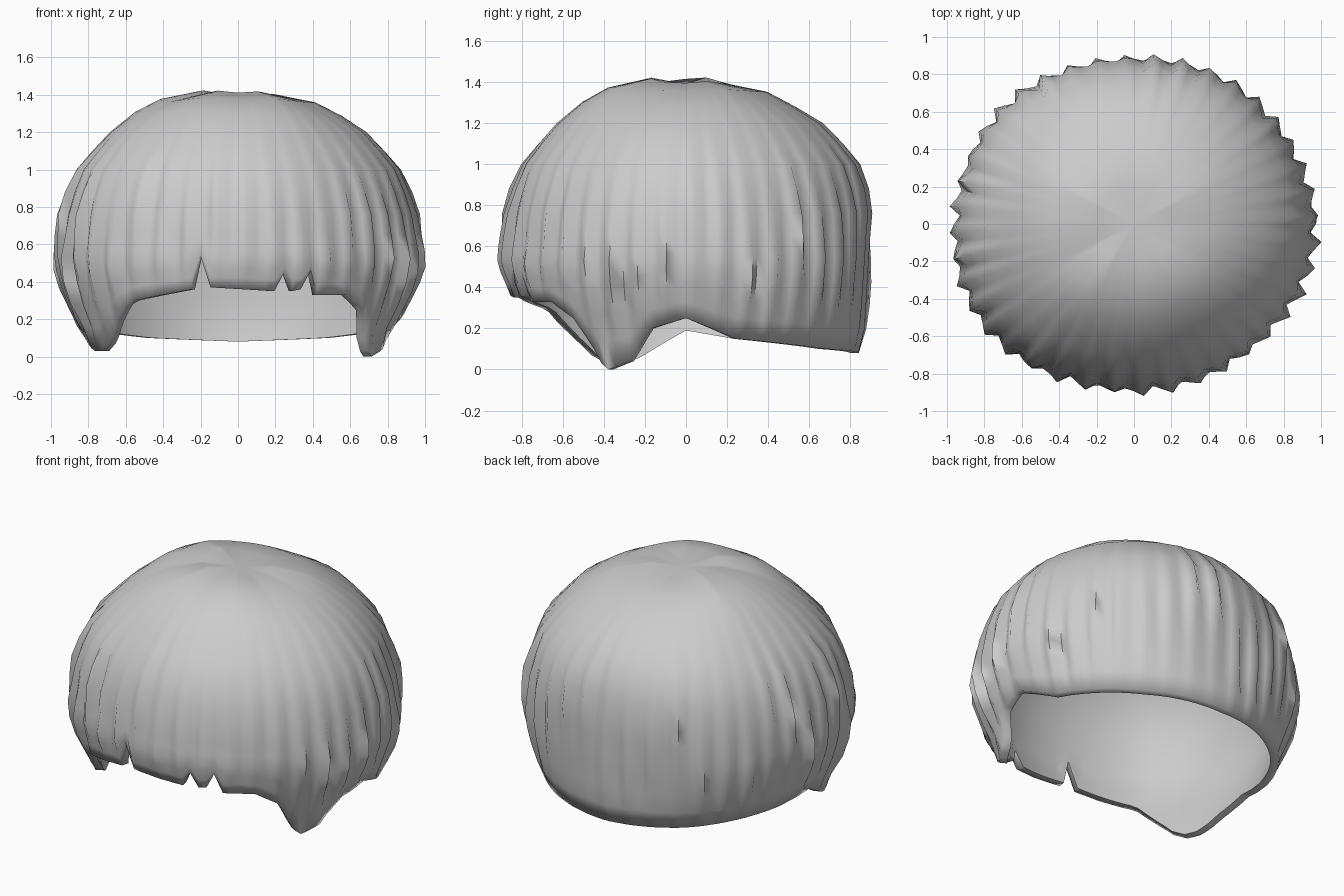
import bpy, bmesh, math, random

if "Cube" in bpy.data.objects:
    bpy.data.objects.remove(bpy.data.objects["Cube"])

random.seed(4)
COLS = 120          # three columns per strand of hair


def lerp_table(table, x):
    """Piecewise linear lookup in (x, value) pairs sorted by x."""
    if x <= table[0][0]:
        return table[0][1]
    for (x0, v0), (x1, v1) in zip(table, table[1:]):
        if x <= x1:
            return v0 + (v1 - v0) * (x - x0) / (x1 - x0)
    return table[-1][1]


# Hem height by angle in degrees: 0 = front, 90 = right, +-180 = back
HEM = [(-180, .08), (-147, .10), (-108, .15), (-90, .19), (-72, .06), (-66, .03),
       (-60, .03), (-54, .07), (-48, .15), (-39, .28), (-36, .30), (-15, .36),
       (-12, .54), (-9, .37), (12, .35), (15, .45), (18, .35), (21, .36), (24, .46),
       (27, .33), (39, .33), (48, .25), (54, .10), (57, .03), (60, .0), (69, .04),
       (78, .20), (90, .25), (108, .15), (147, .10), (180, .08)]

# Radius by height, for the curled front and sides and the straighter back
FRONT = [(0, .85), (.1, .86), (.2, .905), (.3, .945), (.5, 1.0), (.8, .965),
         (1.02, .875), (1.2, .705), (1.3, .57), (1.37, .43), (1.41, .22)]
BACK = [(0, .93), (.08, .95), (.2, .985), (.5, 1.0), (.8, 1.0), (1.0, .94),
        (1.17, .80), (1.3, .60), (1.37, .45), (1.41, .22)]

UPPER = [1.41, 1.37, 1.3, 1.2, 1.1, 1.0, .88, .76, .65]
LOWER = 5
THICK = .05

# Each strand bulges most at its own height
strand = [(random.uniform(.026, .042), random.uniform(.35, .9)) for _ in range(COLS // 3)]
wave = (.1, 1.0, -.75)
crown = [random.uniform(-.02, .014) for _ in range(12)]

bm = bmesh.new()
outer_pole = bm.verts.new((0, 0, 1.39))
inner_pole = bm.verts.new((0, 0, 1.39 - THICK))
outer, inner = [], []
for c in range(COLS):
    deg = -180 + c * 360 / COLS
    a = math.radians(deg)
    hem = lerp_table(HEM, deg)
    heights = UPPER + [.65 + (hem - .65) * k / LOWER for k in range(1, LOWER + 1)]
    back = max(0, -math.cos(a)) ** 2.5
    amp, centre = strand[c // 3]
    k = c * 12 / COLS
    lump = crown[int(k)] * (1 - k % 1) + crown[(int(k) + 1) % 12] * (k % 1)
    col_out, col_in = [], []
    for i, z in enumerate(heights):
        f = lerp_table(FRONT, z) * (1 - back) + lerp_table(BACK, z) * back
        base = f * .97
        # Fuller front left corner
        base += .035 * math.exp(-((deg + 42) / 22) ** 2) * min(1, (1.42 - z) * 2)
        local = amp * (.2 + .8 * math.exp(-((z - centre) / .25) ** 2))
        fade = min(1, max(.1, (1.4 - z) / .5)) * min(1, .1 + (z - hem) / .2)
        rho = base + local * wave[c % 3] * fade + .008 * math.sin(5 * a + 1) * fade
        s, t = math.sin(a), -.915 * math.cos(a)
        col_out.append(bm.verts.new((rho * s, rho * t, z + (lump if i < 3 else 0))))
        zi = z - THICK * max(0, (z - .65) / .76)
        ri = base - THICK * min(1, (1.5 - z) * 2)
        col_in.append(bm.verts.new((ri * s, ri * t, zi)))
    outer.append(col_out)
    inner.append(col_in)

for c in range(COLS):
    n = (c + 1) % COLS
    p, q, u, v = outer[c], outer[n], inner[c], inner[n]
    bm.faces.new((outer_pole, p[0], q[0]))
    bm.faces.new((inner_pole, v[0], u[0]))
    for i in range(len(p) - 1):
        bm.faces.new((p[i], p[i + 1], q[i + 1], q[i]))
        bm.faces.new((u[i], v[i], v[i + 1], u[i + 1]))
    bm.faces.new((p[-1], u[-1], v[-1], q[-1]))      # hem

mesh = bpy.data.meshes.new("hair")
bm.to_mesh(mesh)
bm.free()
hair = bpy.data.objects.new("hair", mesh)
bpy.context.collection.objects.link(hair)

bpy.context.view_layer.objects.active = hair
hair.select_set(True)
bpy.ops.object.shade_smooth_by_angle(angle=math.radians(80))
